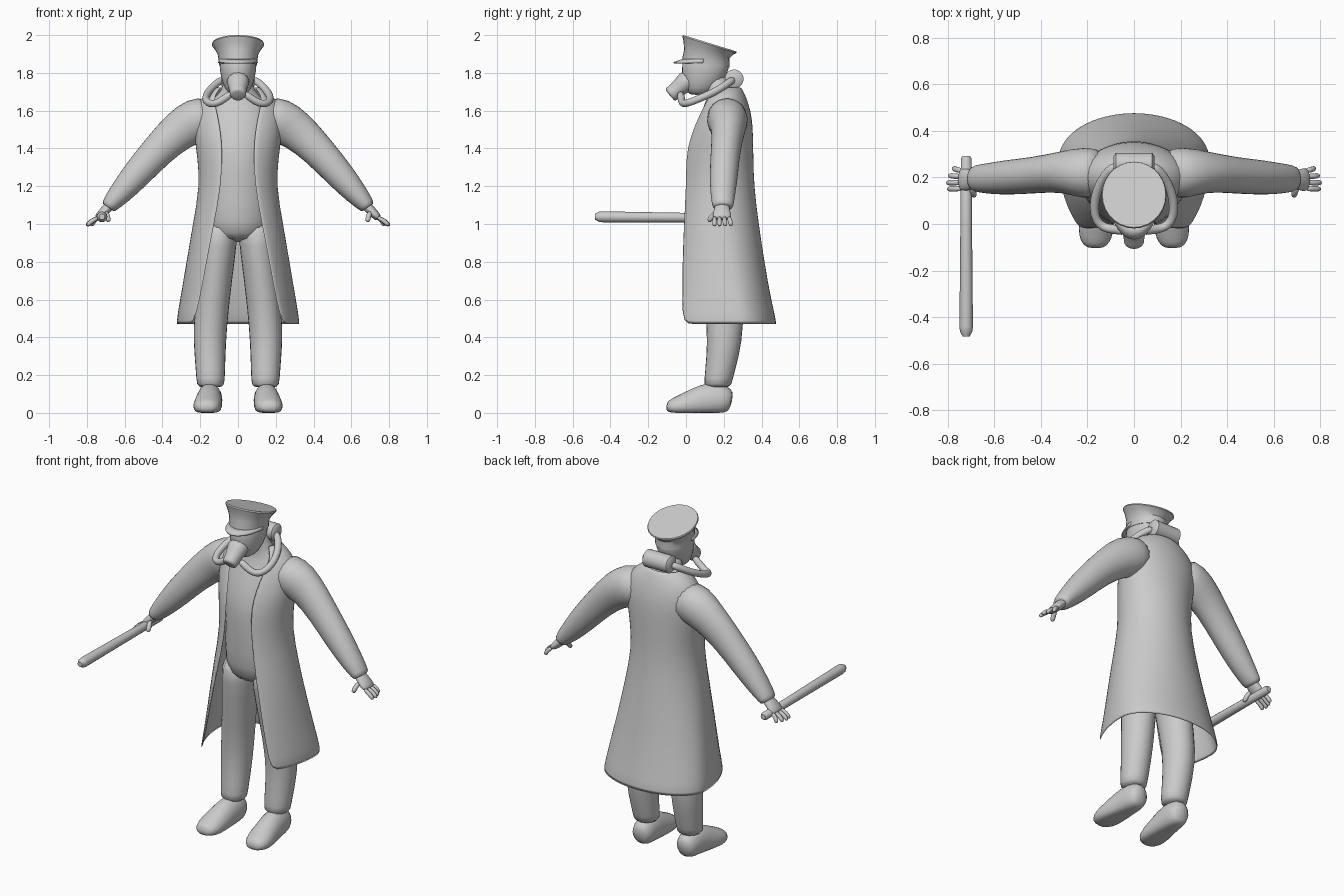
import bpy, bmesh, math
from mathutils import Vector

cube = bpy.data.objects.get("Cube")
if cube:
    bpy.data.objects.remove(cube)

GREY = (0.6, 0.6, 0.6, 1)
mat = bpy.data.materials.new("plain grey")
mat.use_nodes = True
mat.diffuse_color = GREY
mat.node_tree.nodes["Principled BSDF"].inputs["Base Color"].default_value = GREY


def grid(name, rows, closed=False, mirror=False, subsurf=0, thick=0, angle=180):
    """Skin rows of points; closed rows become a capped tube."""
    bm = bmesh.new()
    vs = [[bm.verts.new(p) for p in row] for row in rows]
    n = len(rows[0])
    for a, b in zip(vs, vs[1:]):
        for i in range(n if closed else n - 1):
            j = (i + 1) % n
            bm.faces.new((a[i], a[j], b[j], b[i]))
    if closed:
        bm.faces.new(vs[0][::-1])
        bm.faces.new(vs[-1])
    bmesh.ops.recalc_face_normals(bm, faces=bm.faces)
    mesh = bpy.data.meshes.new(name)
    bm.to_mesh(mesh)
    bm.free()
    mesh.materials.append(mat)
    ob = bpy.data.objects.new(name, mesh)
    bpy.context.collection.objects.link(ob)
    bpy.ops.object.select_all(action='DESELECT')
    ob.select_set(True)
    bpy.context.view_layer.objects.active = ob
    bpy.ops.object.shade_smooth_by_angle(angle=math.radians(angle))
    if mirror:
        ob.modifiers.new("mirror", 'MIRROR').use_mirror_merge = False
    if thick:
        solid = ob.modifiers.new("thickness", 'SOLIDIFY')
        solid.thickness = thick
        solid.offset = 0
    if subsurf:
        ob.modifiers.new("smooth", 'SUBSURF').levels = subsurf
        ob.modifiers["smooth"].render_levels = subsurf
    return ob


def loft(name, stations, ref='Y', sides=12, tilt=None, floor=False, **kw):
    """Elliptical rings (x, y, z, ru, rv); rv follows ref, tilt leans level rings back."""
    up = Vector((0, 1, 0)) if ref == 'Y' else Vector((0, 0, 1))
    pts = [Vector(s[:3]) for s in stations]
    rows = []
    for k, s in enumerate(stations):
        if tilt is not None:
            t = Vector((0, math.sin(tilt[k]), math.cos(tilt[k])))
        else:
            t = (pts[min(k + 1, len(pts) - 1)] - pts[max(k - 1, 0)]).normalized()
        v = (up - t * up.dot(t)).normalized()
        u = t.cross(v)
        row = []
        for i in range(sides):
            a = math.tau * i / sides
            p = pts[k] + u * s[3] * math.cos(a) + v * s[4] * math.sin(a)
            if floor:
                p.z = max(p.z, 0.0)
            row.append(p)
        rows.append(row)
    return grid(name, rows, closed=True, **kw)


def tube(name, path, r, **kw):
    return loft(name, [(*p, r, r) for p in path], **kw)


# Long coat, open down the front: z, half width, centre y, front y, back y, half opening
coat = [(.465, .325, .28, -.02, .478, .235), (.6, .303, .26, -.022, .445, .2),
        (.8, .268, .22, -.02, .41, .165), (1.0, .235, .19, -.012, .38, .125),
        (1.2, .198, .18, 0, .355, .088), (1.35, .21, .18, 0, .352, .082),
        (1.45, .225, .19, .02, .35, .085), (1.55, .235, .2, .06, .347, .1),
        (1.63, .22, .205, .1, .328, .12), (1.685, .17, .21, .13, .307, .125),
        (1.725, .105, .21, .16, .285, .085)]
rows = []
for z, rx, cy, yf, yb, gap in coat:
    a0 = math.asin(gap / rx)
    front = (cy - yf) / math.cos(a0)
    row = []
    for i in range(25):
        a = a0 + (math.tau - 2 * a0) * i / 24
        c = math.cos(a)
        row.append((rx * math.sin(a), cy - c * (front if c > 0 else yb - cy), z))
    rows.append(row)
grid("coat", rows, thick=.012, subsurf=1)

# Body beneath the coat, up into the neck
body = [(.9, .13, .17, .12), (1.0, .19, .175, .16), (1.2, .17, .175, .165),
        (1.35, .18, .18, .175), (1.45, .19, .185, .16), (1.57, .19, .2, .132),
        (1.66, .145, .2, .09), (1.7, .085, .18, .075), (1.8, .065, .15, .07)]
loft("body", [(0, y, z, rx, ry) for z, rx, y, ry in body], tilt=[0] * len(body),
     sides=16, subsurf=1)

# Trouser legs and shoes
legs = [(.1, .17, 1.02, .1, .13), (.1, .175, .9, .1, .13), (.122, .19, .7, .093, .115),
        (.15, .21, .45, .094, .1), (.148, .195, .3, .085, .09), (.145, .17, .17, .078, .077),
        (.145, .168, .13, .074, .074)]
loft("legs", legs, tilt=[0] * len(legs), mirror=True, subsurf=1)
loft("shoes", [(.145, .245, .06, .04, .05), (.147, .21, .07, .068, .082),
               (.15, .13, .07, .07, .1), (.156, .05, .05, .076, .085),
               (.164, -.03, .035, .08, .062), (.167, -.08, .03, .065, .045),
               (.167, -.105, .035, .035, .025)],
     ref='Z', floor=True, mirror=True, subsurf=1)

# Sleeves
loft("sleeves", [(.12, .215, 1.585, .1, .105), (.22, .22, 1.55, .125, .115),
                 (.31, .225, 1.5, .108, .088), (.42, .21, 1.395, .09, .08),
                 (.54, .2, 1.26, .08, .077), (.63, .195, 1.155, .062, .067),
                 (.68, .195, 1.1, .045, .058), (.69, .195, 1.085, .04, .052)],
     sides=16, mirror=True, subsurf=1)

# Hands: palm, four fingers, thumb
loft("palms", [(.665, .195, 1.11, .028, .04), (.695, .19, 1.08, .027, .042),
               (.725, .19, 1.05, .025, .052), (.75, .19, 1.025, .018, .05)],
     mirror=True, subsurf=1)
for i, (y, tip_x, tip_y) in enumerate([(.152, .8, .15), (.178, .805, .177),
                                       (.203, .795, .208), (.228, .775, .24)]):
    mid = ((.74 + tip_x) / 2 + .008, (y + tip_y) / 2, 1.015)
    tube(f"finger_{i + 1}", [(.735, y, 1.037), mid, (tip_x, tip_y, .988)], .013,
         sides=8, mirror=True, subsurf=1)
tube("thumbs", [(.7, .165, 1.065), (.69, .135, 1.04), (.685, .118, 1.01)], .015,
     sides=8, mirror=True, subsurf=1)

# Baton in the right hand
loft("baton", [(-.72, y, z, r, r) for y, z, r in
               [(.292, 1.032, .016), (.28, 1.032, .023), (0, 1.034, .025),
                (-.44, 1.038, .029), (-.46, 1.038, .027), (-.483, 1.038, .015)]],
     ref='Z', angle=40)

# Masked head with snout and filter
head = [(.07, 1.68, .04, .055), (.08, 1.715, .072, .088), (.098, 1.78, .094, .122),
        (.105, 1.85, .102, .13), (.11, 1.9, .1, .12)]
loft("head", [(0, y, z, rx, ry) for y, z, rx, ry in head], tilt=[0] * len(head),
     sides=16, subsurf=1)
loft("mask_snout", [(0, .03, 1.78, .07, .065), (0, -.02, 1.735, .058, .052),
                    (0, -.05, 1.71, .046, .044), (0, -.08, 1.685, .046, .046),
                    (0, -.086, 1.68, .036, .036)],
     ref='Z', subsurf=1)

# Peaked cap
loft("cap", [(0, .105, 1.842, .1, .125), (0, .105, 1.865, .102, .125),
             (0, .11, 1.9, .108, .122), (0, .118, 1.93, .125, .135),
             (0, .124, 1.95, .139, .15), (0, .126, 1.957, .136, .147)],
     tilt=[.1, .12, .18, .25, .3, .3], sides=28, angle=35)
peak = []
for reach, z in ((.115, 1.872), (.17, 1.853)):
    peak.append([((.099 + (reach - .115) * .05) * math.sin(a),
                  .105 - reach * math.cos(a), z)
                 for a in [math.radians(-85 + 170 * i / 16) for i in range(17)]])
grid("cap_peak", peak, thick=.008, angle=40)

# Air canister behind the neck, with a hose to each side of the mask
loft("canister", [(x, .255, 1.768, r, r) for x, r in
                  [(-.088, .036), (-.078, .05), (.078, .05), (.088, .036)]],
     ref='Z', sides=20, angle=40)
tube("hoses", [(.07, .25, 1.765), (.105, .235, 1.755), (.145, .18, 1.715),
               (.17, .11, 1.68), (.172, .04, 1.652), (.15, -.005, 1.635),
               (.11, -.02, 1.638), (.07, -.025, 1.665), (.03, -.03, 1.695)],
     .021, ref='Z', sides=10, mirror=True, subsurf=1)
